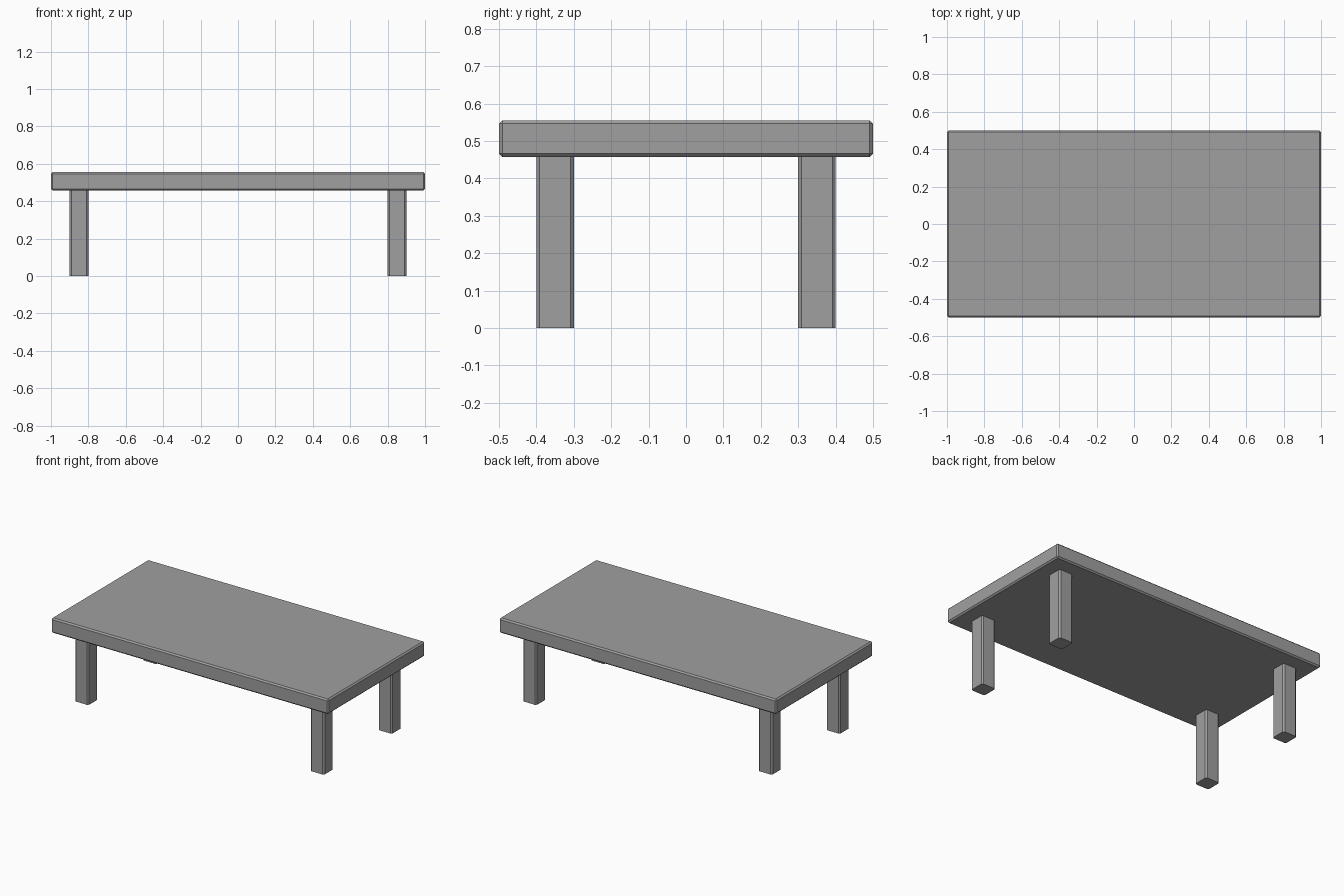
import bpy
import bmesh

cube = bpy.data.objects.get("Cube")
if cube:
    bpy.data.objects.remove(cube, do_unlink=True)

TOP_Z, UNDER_Z, CHAMFER = 0.555, 0.457, 0.009

grey = bpy.data.materials.new("plain grey")
grey.use_nodes = True
grey.diffuse_color = (0.35, 0.35, 0.35, 1)
grey.node_tree.nodes["Principled BSDF"].inputs["Base Color"].default_value = grey.diffuse_color


def chamfered_box(name, size, centre, upright_only=False):
    """Box with chamfered edges, optionally only along its upright edges."""
    bm = bmesh.new()
    bmesh.ops.create_cube(bm, size=1)
    bmesh.ops.scale(bm, vec=size, verts=bm.verts)
    edges = [e for e in bm.edges
             if not upright_only or abs(e.verts[0].co.z - e.verts[1].co.z) > 0.01]
    bmesh.ops.bevel(bm, geom=edges, offset=CHAMFER, segments=1,
                    affect='EDGES', clamp_overlap=True)
    mesh = bpy.data.meshes.new(name)
    bm.to_mesh(mesh)
    bm.free()
    mesh.materials.append(grey)
    obj = bpy.data.objects.new(name, mesh)
    obj.location = centre
    bpy.context.collection.objects.link(obj)
    return obj


# Table top, chamfered all round
chamfered_box("table_top", (2, 1, TOP_Z - UNDER_Z), (0, 0, (TOP_Z + UNDER_Z) / 2))

# Four square legs, set in from the corners
for side, x in (("left", 0.85), ("right", -0.85)):
    for end, y in (("front", -0.35), ("back", 0.35)):
        chamfered_box(f"{end}_{side}_leg", (0.1, 0.1, UNDER_Z),
                      (x, y, UNDER_Z / 2), upright_only=True)
